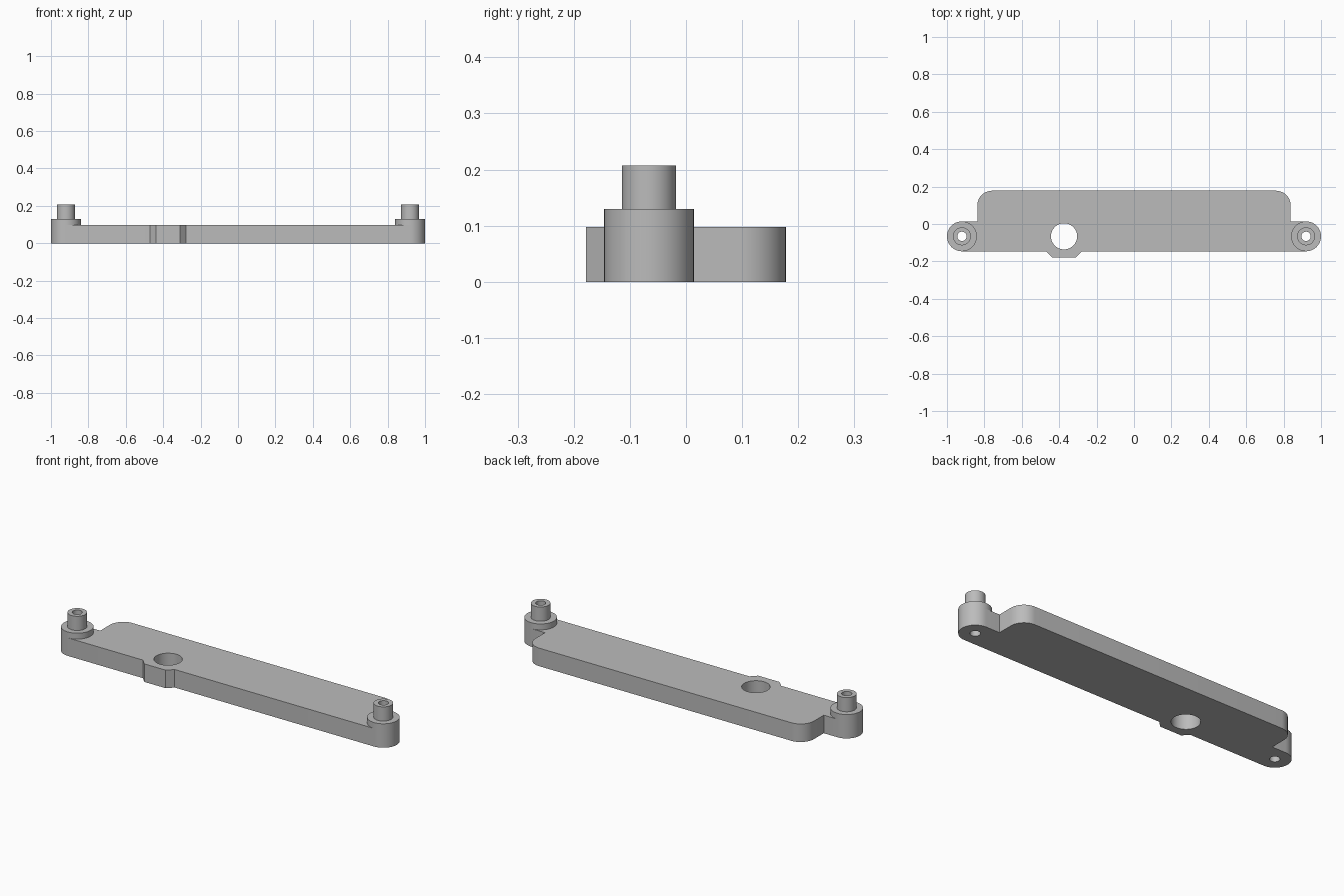
import bpy, bmesh
from math import sin, cos, radians, pi

cube = bpy.data.objects.get("Cube")
if cube:
    bpy.data.objects.remove(cube)

PLATE_TOP, COLLAR_TOP, POST_TOP = 0.098, 0.13, 0.207
PIN_X, ROW_Y = 0.92, -0.066
LUG_R, POST_R, BORE_R = 0.08, 0.048, 0.025
BACK_Y, BODY_X, CORNER_R = 0.178, 0.838, 0.08
SEG = 48

grey = bpy.data.materials.new("plain grey")
grey.use_nodes = True
colour = (0.5, 0.5, 0.5, 1)
grey.diffuse_color = colour
grey.node_tree.nodes["Principled BSDF"].inputs["Base Color"].default_value = colour


def arc(cx, cy, r, start, end, steps):
    angles = [radians(start + (end - start) * i / steps) for i in range(steps + 1)]
    return [(cx + r * cos(a), cy + r * sin(a)) for a in angles]


def finish(bm, name):
    bmesh.ops.recalc_face_normals(bm, faces=bm.faces)
    mesh = bpy.data.meshes.new(name)
    bm.to_mesh(mesh)
    bm.free()
    mesh.materials.append(grey)
    obj = bpy.data.objects.new(name, mesh)
    bpy.context.collection.objects.link(obj)
    bpy.ops.object.select_all(action='DESELECT')
    obj.select_set(True)
    bpy.context.view_layer.objects.active = obj
    bpy.ops.object.shade_smooth_by_angle(angle=radians(30))
    return obj


def plate(name, loops, height):
    """Extrude an outline with holes, given as closed loops of points."""
    bm = bmesh.new()
    for loop in loops:
        verts = [bm.verts.new((x, y, 0)) for x, y in loop]
        for a, b in zip(verts, verts[1:] + verts[:1]):
            bm.edges.new((a, b))
    bmesh.ops.triangle_fill(bm, edges=bm.edges[:], use_beauty=True, normal=(0, 0, 1))
    result = bmesh.ops.extrude_face_region(bm, geom=bm.faces[:], use_keep_orig=True)
    top = [v for v in result["geom"] if isinstance(v, bmesh.types.BMVert)]
    bmesh.ops.translate(bm, verts=top, vec=(0, 0, height))
    return finish(bm, name)


def lathe(name, profile, x, y):
    """Spin a radius and height profile around a vertical axis."""
    bm = bmesh.new()
    rings = [[bm.verts.new((x + r * cos(2 * pi * i / SEG), y + r * sin(2 * pi * i / SEG), z))
              for i in range(SEG)] for r, z in profile]
    for low, high in zip(rings, rings[1:]):
        for i in range(SEG):
            j = (i + 1) % SEG
            bm.faces.new((low[i], low[j], high[j], high[i]))
    return finish(bm, name)


# Plate outline: front tab, rounded end lugs and the wider rounded back
front_y, lug_back = ROW_Y - LUG_R, ROW_Y + LUG_R
outline = [(-0.47, front_y), (-0.438, -BACK_Y), (-0.31, -BACK_Y), (-0.278, front_y)]
outline += arc(PIN_X, ROW_Y, LUG_R, -90, 90, SEG // 2)
outline += [(BODY_X, lug_back)]
outline += arc(BODY_X - CORNER_R, BACK_Y - CORNER_R, CORNER_R, 0, 90, 12)
outline += arc(CORNER_R - BODY_X, BACK_Y - CORNER_R, CORNER_R, 90, 180, 12)
outline += [(-BODY_X, lug_back)]
outline += arc(-PIN_X, ROW_Y, LUG_R, 90, 270, SEG // 2)

# Large round opening and the two pin bores
holes = [arc(x, ROW_Y, r, 0, 360, SEG)[:-1]
         for x, r in ((-0.374, 0.07), (-PIN_X, BORE_R), (PIN_X, BORE_R))]
plate("base_plate", [outline] + holes, PLATE_TOP)

# Hollow stepped posts on the lugs
post = [(LUG_R, PLATE_TOP), (LUG_R, COLLAR_TOP), (POST_R, COLLAR_TOP),
        (POST_R, POST_TOP), (BORE_R, POST_TOP), (BORE_R, PLATE_TOP), (LUG_R, PLATE_TOP)]
for side, x in (("left", PIN_X), ("right", -PIN_X)):
    obj = lathe(side + "_post", post, x, ROW_Y)
